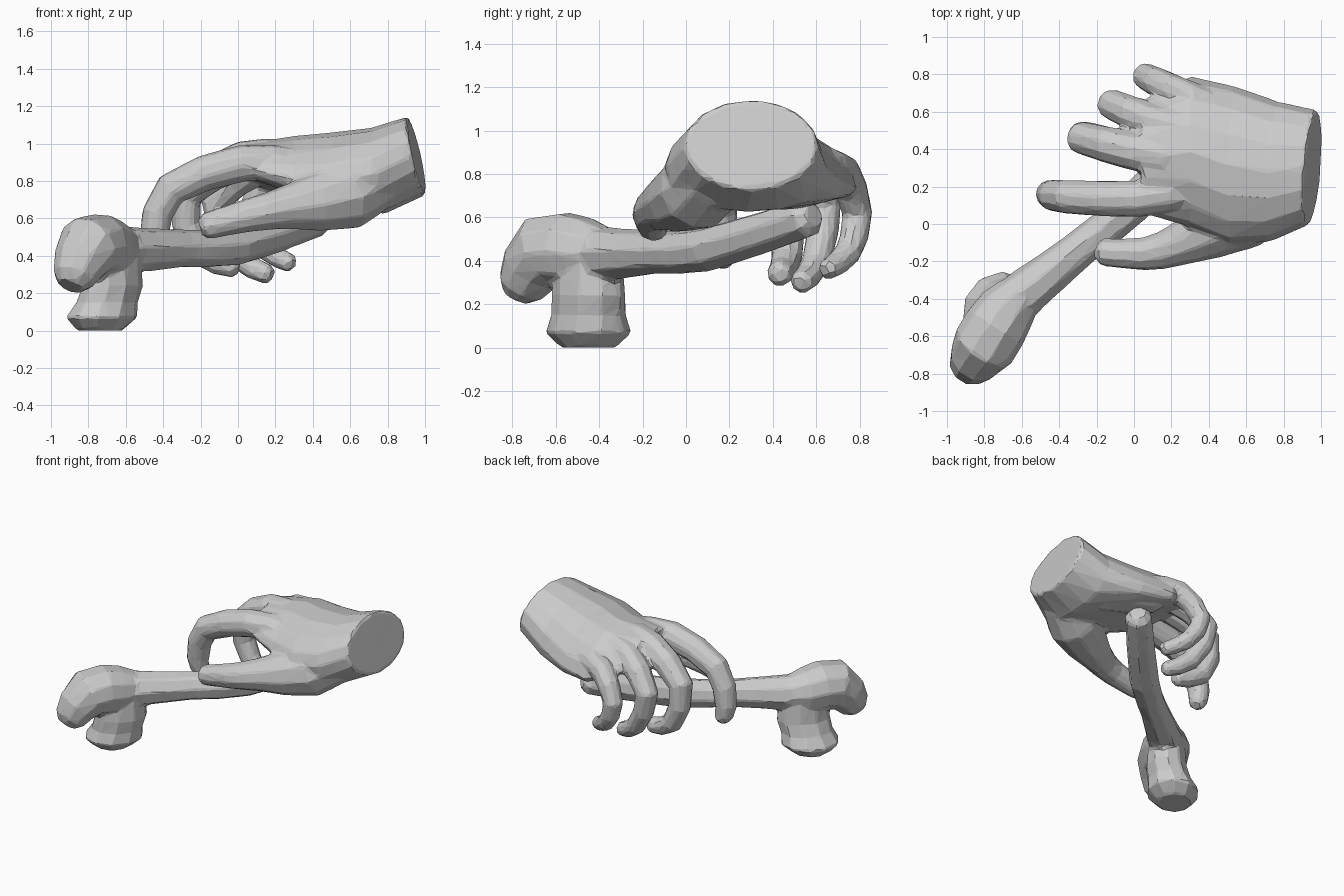
import bpy, bmesh, math
from mathutils import Vector

if "Cube" in bpy.data.objects:
    bpy.data.objects.remove(bpy.data.objects["Cube"])


def bridge(bm, rings):
    n = len(rings[0])
    for a, b in zip(rings, rings[1:]):
        for i in range(n):
            j = (i + 1) % n
            bm.faces.new((a[i], a[j], b[j], b[i]))
    bm.faces.new(rings[0][::-1])
    bm.faces.new(rings[-1])


def curve(pts):
    """Add one smooth in-between point (Catmull-Rom) to every span."""
    P = [Vector(p) for p in pts]
    out = []
    for i in range(len(P) - 1):
        before, after = P[max(i - 1, 0)], P[min(i + 2, len(P) - 1)]
        out += [P[i], (P[i] + P[i + 1]) * 0.5625 - (before + after) * 0.0625]
    return out + [P[-1]]


def tube(bm, pts, sides=10):
    """Tapered tube through (x, y, z, radius) points, with a rounded tip."""
    pts = curve(pts)
    P = [p.xyz for p in pts]
    R = [p.w for p in pts]
    P.append(P[-1] + (P[-1] - P[-2]).normalized() * R[-1] * 0.45)
    R.append(R[-1] * 0.6)
    rings, t0, u = [], None, None
    for i, p in enumerate(P):
        t = (P[min(i + 1, len(P) - 1)] - P[max(i - 1, 0)]).normalized()
        u = t.orthogonal().normalized() if t0 is None else t0.rotation_difference(t) @ u
        t0, v = t, t.cross(u)
        rings.append([bm.verts.new(p + R[i] * (math.cos(a) * u + math.sin(a) * v))
                      for a in (2 * math.pi * k / sides for k in range(sides))])
    bridge(bm, rings)


def finish(name, bm, ratio, smooth):
    """Fuse the overlapping volumes and reduce them to flat triangles."""
    bmesh.ops.recalc_face_normals(bm, faces=bm.faces)
    me = bpy.data.meshes.new(name)
    bm.to_mesh(me)
    bm.free()
    ob = bpy.data.objects.new(name, me)
    bpy.context.collection.objects.link(ob)
    m = ob.modifiers.new("fuse", 'REMESH')
    m.mode = 'VOXEL'
    m.voxel_size = 0.016
    m = ob.modifiers.new("soften", 'SMOOTH')
    m.iterations = smooth
    m = ob.modifiers.new("facet", 'DECIMATE')
    m.ratio = ratio
    return ob


# Hand: arched palm lofted from wrist to knuckles
bm = bmesh.new()
# x, centre y, centre z, half width, half thickness, arch, slant
rings = []
for x, cy, cz, a, b, arch, slant in [(0.955, 0.30, 0.935, 0.308, 0.21, 0, 1),
                                     (0.75, 0.28, 0.855, 0.375, 0.23, 0.3, 0.7),
                                     (0.52, 0.315, 0.86, 0.425, 0.20, 0.6, 0.3),
                                     (0.30, 0.385, 0.885, 0.405, 0.155, 0.9, 0),
                                     (0.04, 0.36, 0.91, 0.30, 0.09, 1, 0)]:
    ring = []
    for k in range(16):
        t = 2 * math.pi * k / 16
        dy, dz = a * math.cos(t), b * math.sin(t)
        bend = arch * (0.5 if dy < 0 else 1.0) * dy * dy
        ring.append(bm.verts.new((x + slant * (0.08 * dy - 0.22 * dz), cy + dy,
                                  cz + dz - bend)))
    rings.append(ring)
bridge(bm, rings)

# Curled index, middle, ring and little fingers
for finger in [
    [(0.30, 0.18, 0.89, .09), (0.02, 0.135, 0.895, .10), (-0.36, 0.145, 0.755, .092),
     (-0.45, 0.16, 0.50, .078), (-0.42, 0.17, 0.40, .06)],
    [(0.25, 0.34, 0.92, .10), (0.02, 0.385, 0.91, .105), (-0.28, 0.46, 0.72, .088),
     (-0.21, 0.465, 0.42, .074), (-0.02, 0.43, 0.34, .06)],
    [(0.30, 0.50, 0.89, .10), (0.12, 0.54, 0.88, .10), (-0.12, 0.64, 0.68, .082),
     (0.00, 0.60, 0.395, .069), (0.16, 0.53, 0.30, .056)],
    [(0.38, 0.64, 0.82, .09), (0.20, 0.72, 0.81, .085), (0.06, 0.79, 0.62, .072),
     (0.15, 0.745, 0.435, .063), (0.28, 0.65, 0.36, .05)],
]:
    tube(bm, finger)

# Thumb, and heel of the palm
tube(bm, [(0.82, 0.18, 0.87, .14), (0.58, 0.05, 0.725, .19), (0.24, -0.11, 0.655, .115),
          (0.05, -0.16, 0.615, .09), (-0.17, -0.15, 0.56, .074)])
tube(bm, [(0.82, 0.38, 0.86, .15), (0.62, 0.46, 0.80, .17), (0.32, 0.61, 0.77, .11)])
finish("hand", bm, 0.055, 3)

# Tool: handle, then rounded head with drooping beak
bm = bmesh.new()
tube(bm, [(-0.60, -0.38, 0.43, .13), (-0.30, -0.14, 0.44, .102),
          (0.0, 0.11, 0.455, .105), (0.43, 0.56, 0.60, .095)], 8)
tube(bm, [(-0.58, -0.36, 0.43, .11), (-0.68, -0.46, 0.44, .16),
          (-0.80, -0.65, 0.445, .175), (-0.88, -0.76, 0.28, .115)])
# Flared foot: x, z, long and short radius, long axis along the handle
rings = []
for x, z, a, b in [(-0.74, 0, .13, .12), (-0.73, 0.07, .21, .185), (-0.70, 0.15, .185, .155),
                   (-0.67, 0.24, .19, .145), (-0.67, 0.45, .17, .13)]:
    ring = []
    for k in range(10):
        c, s = a * math.cos(math.pi * k / 5), b * math.sin(math.pi * k / 5)
        ring.append(bm.verts.new((x + 0.62 * c - 0.78 * s, -0.45 + 0.78 * c + 0.62 * s, z)))
    rings.append(ring)
bridge(bm, rings)
finish("tool", bm, 0.045, 2)
